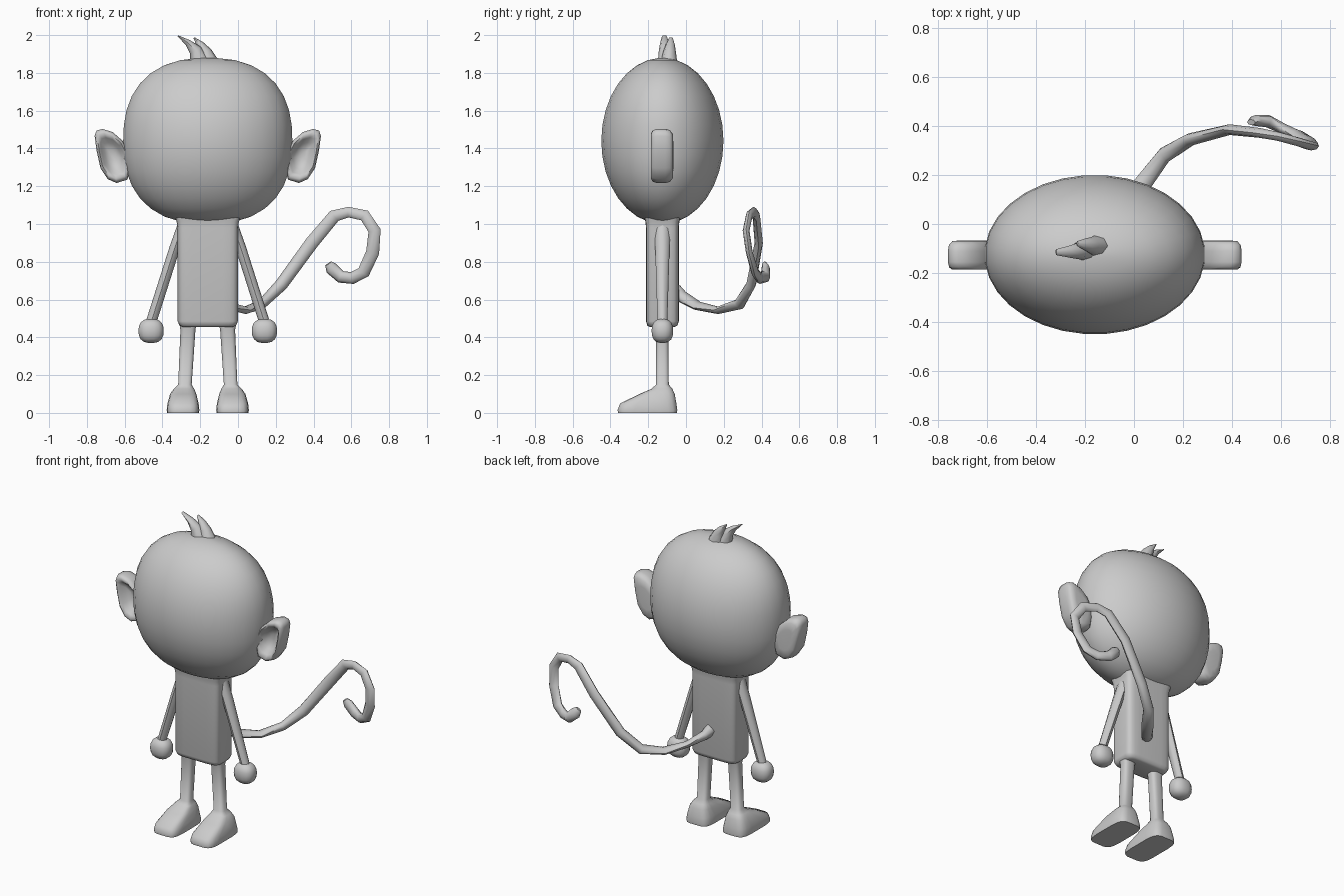
import bpy, bmesh
from math import sin, cos, pi, radians
from mathutils import Vector

CX, CY = -0.16, -0.125   # body axis of the figure


def loft(name, rings, mirror=False, angle=50):
    """Skin a list of equal-length point rings and cap both ends."""
    bm = bmesh.new()
    vs = [[bm.verts.new(p) for p in r] for r in rings]
    n = len(vs[0])
    for a, b in zip(vs, vs[1:]):
        for i in range(n):
            j = (i + 1) % n
            bm.faces.new((a[i], a[j], b[j], b[i]))
    bm.faces.new(vs[0][::-1])
    bm.faces.new(vs[-1])
    bmesh.ops.recalc_face_normals(bm, faces=bm.faces)
    me = bpy.data.meshes.new(name)
    bm.to_mesh(me)
    bm.free()
    for p in me.polygons:
        p.use_smooth = True
    me.set_sharp_from_angle(angle=radians(angle))
    ob = bpy.data.objects.new(name, me)
    ob.location = (CX, CY, 0)
    bpy.context.collection.objects.link(ob)
    if mirror:
        ob.modifiers.new("Mirror", 'MIRROR').use_mirror_merge = False
    return ob


def flat_ring(x, y, z, hx, hy, e=2.0, n=24):
    """Horizontal superellipse ring."""
    pts = []
    for i in range(n):
        a = 2 * pi * (i + 0.5) / n
        c, s = cos(a), sin(a)
        px = abs(c) ** (2 / e) * (1 if c > 0 else -1)
        py = abs(s) ** (2 / e) * (1 if s > 0 else -1)
        pts.append((x + hx * px, y + hy * py, z))
    return pts


def tube(path, n=8):
    """Rings along a path of (x, y, z, radius towards y, other radius)."""
    pts = [Vector(p[:3]) for p in path]
    rings = []
    for i, p in enumerate(path):
        t = (pts[min(i + 1, len(pts) - 1)] - pts[max(i - 1, 0)]).normalized()
        u = Vector((0, 1, 0))
        u = (u - t * u.dot(t)).normalized()
        v = t.cross(u)
        rings.append([pts[i] + u * cos(2 * pi * k / n) * p[3] + v * sin(2 * pi * k / n) * p[4]
                      for k in range(n)])
    return rings


# Head: elliptical from the side, squarish from the front
head = []
for i in range(17):
    s = sin((i / 8 - 1) * 0.97 * pi / 2)
    head.append(flat_ring(0, 0, 1.44 + 0.44 * s, 0.45 * (1 - abs(s) ** 2.4) ** (1 / 2.4),
                          0.325 * (1 - s * s) ** 0.5, 2.0, 32))
loft("head", head)

# Torso
loft("torso", [flat_ring(0, 0, z, hx, hy, 6) for z, hx, hy in
               [(0.455, 0.13, 0.065), (0.462, 0.15, 0.08), (0.485, 0.16, 0.087),
                (0.98, 0.16, 0.087), (1.01, 0.165, 0.09), (1.06, 0.18, 0.1)]])

# Feet with slender legs
loft("leg_and_foot", [flat_ring(x, y, z, hx, hy, e, 20) for x, y, z, hx, hy, e in
                      [(-0.131, -0.079, 0.0, 0.085, 0.157, 4.5),
                       (-0.131, -0.079, 0.015, 0.087, 0.159, 4.5),
                       (-0.131, -0.075, 0.05, 0.083, 0.150, 4),
                       (-0.130, -0.028, 0.10, 0.070, 0.094, 3.5),
                       (-0.126, -0.002, 0.128, 0.054, 0.055, 3),
                       (-0.121, 0, 0.15, 0.036, 0.034, 3),
                       (-0.105, 0, 0.44, 0.040, 0.033, 3),
                       (-0.105, 0, 0.48, 0.048, 0.040, 3)]], True)

# Arms
loft("arm", tube([(-0.125, 0, 1.02, 0.042, 0.026), (-0.176, 0, 0.87, 0.038, 0.028),
                  (-0.30, 0, 0.48, 0.026, 0.028)]), True)

# Hands: slightly boxy balls
hand = []
for i in range(9):
    s = sin((i / 4 - 1) * 0.95 * pi / 2)
    w = (1 - abs(s) ** 2.5) ** (1 / 2.5)
    hand.append(flat_ring(-0.30, 0, 0.434 + 0.065 * s, 0.068 * w, 0.058 * w, 2.4, 16))
loft("hand", hand, True)

# Ears: outline with rounded rim and a dished front
outline = [(-0.599, 1.466), (-0.589, 1.495), (-0.557, 1.503), (-0.504, 1.487), (-0.45, 1.44),
           (-0.40, 1.34), (-0.425, 1.235), (-0.483, 1.217), (-0.53, 1.238), (-0.568, 1.296),
           (-0.589, 1.39)]
ex, ez = -0.50, 1.36
loft("ear", [[(ex + (x - ex) * k, y, ez + (z - ez) * k) for x, z in outline] for y, k in
             [(0.058, 0.5), (0.055, 0.82), (0.04, 0.96), (0.015, 1.0), (-0.03, 1.0),
              (-0.052, 0.95), (-0.06, 0.84), (-0.045, 0.68), (-0.015, 0.5), (0.0, 0.2)]], True, 70)

# Hair tuft: two bent spikes
for nm, path in (("hair_spike_front", [(-0.04, 0.02, 1.85, 0.045, 0.055), (-0.065, 0.015, 1.92, 0.034, 0.034),
                                       (-0.105, 0.012, 1.96, 0.024, 0.017), (-0.158, 0.01, 1.996, 0.012, 0.003)]),
                 ("hair_spike_back", [(0.005, 0.035, 1.85, 0.045, 0.055), (-0.015, 0.038, 1.91, 0.034, 0.036),
                                      (-0.04, 0.042, 1.95, 0.024, 0.02), (-0.072, 0.045, 1.985, 0.01, 0.004)])):
    loft(nm, tube(path))

# Tail: sweeps out behind, rises and curls
tail = [(-0.14, -0.06, 0.645, 0.045, 0.04), (-0.12, -0.02, 0.615, 0.036, 0.028),
        (-0.05, 0.06, 0.567, 0.035, 0.02), (0.04, 0.17, 0.543, 0.036, 0.02),
        (0.125, 0.282, 0.575, 0.034, 0.026), (0.23, 0.345, 0.68, 0.026, 0.034),
        (0.39, 0.385, 0.90, 0.022, 0.036), (0.51, 0.372, 1.043, 0.02, 0.034),
        (0.585, 0.358, 1.063, 0.018, 0.028), (0.67, 0.335, 1.045, 0.018, 0.031),
        (0.723, 0.318, 0.965, 0.018, 0.033), (0.713, 0.335, 0.85, 0.018, 0.035),
        (0.665, 0.365, 0.745, 0.02, 0.034), (0.605, 0.39, 0.714, 0.022, 0.032),
        (0.545, 0.42, 0.72, 0.026, 0.033), (0.495, 0.422, 0.765, 0.022, 0.034),
        (0.478, 0.415, 0.79, 0.012, 0.02)]
loft("tail", tube([(x - CX, y - CY, z, a, b) for x, y, z, a, b in tail]), angle=60)
